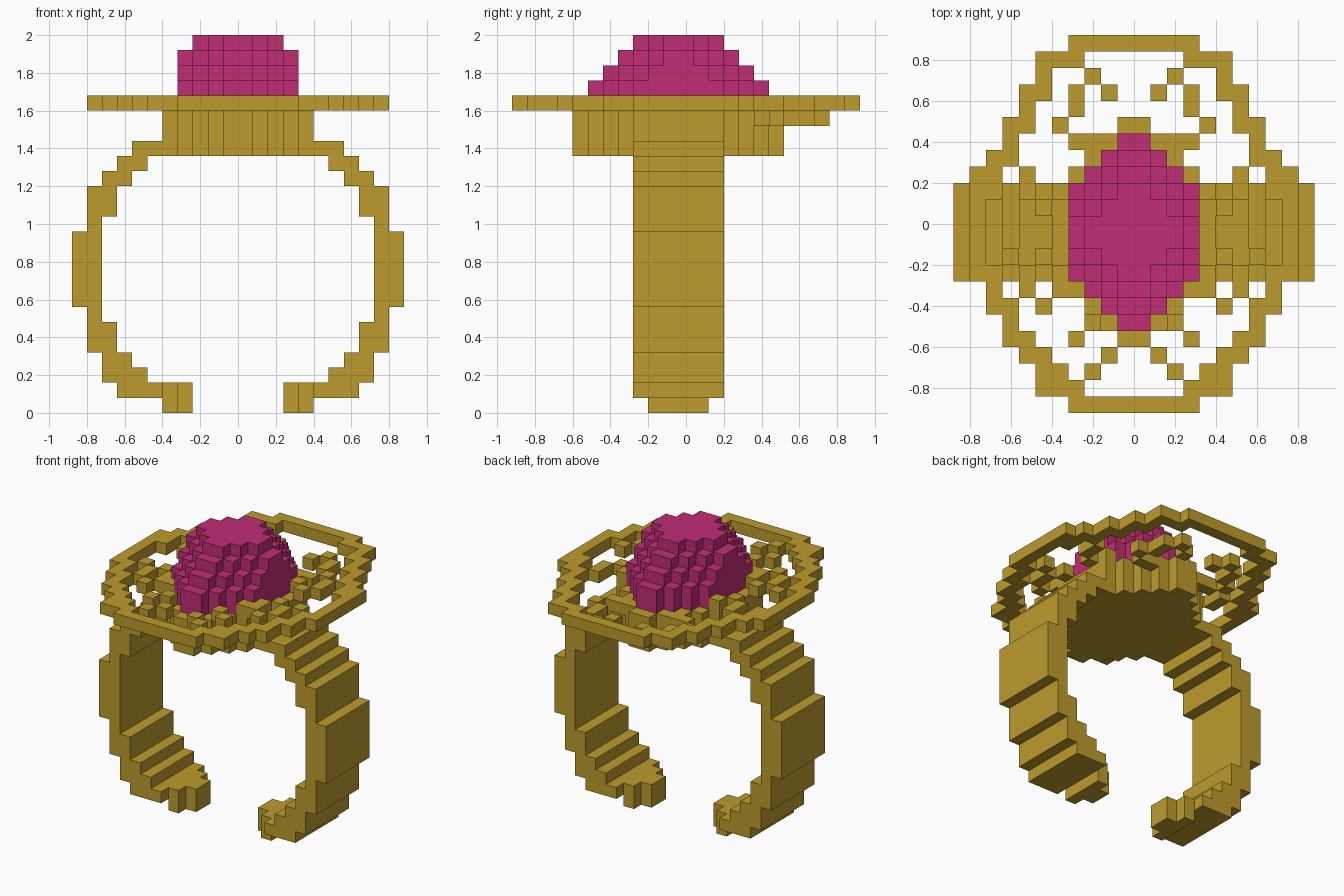
import bpy, bmesh, math

U = 0.08  # edge length of one block

cube = bpy.data.objects.get("Cube")
if cube:
    bpy.data.objects.remove(cube, do_unlink=True)


def make_material(name, colour):
    mat = bpy.data.materials.new(name)
    mat.use_nodes = True
    mat.diffuse_color = colour
    mat.node_tree.nodes["Principled BSDF"].inputs["Base Color"].default_value = colour
    return mat


gold = make_material("gold", (0.51, 0.33, 0.026, 1))
pink = make_material("pink gem", (0.53, 0.026, 0.18, 1))


def block(x, y, z):
    """Cells of a box given as block ranges, mirrored across x = 0."""
    cells = set()
    for i in range(*x):
        for j in range(*y):
            for k in range(*z):
                cells |= {(i, j, k), (-1 - i, j, k)}
    return cells


def oval(widths, z):
    """Stepped oval: half width for each row out from the middle."""
    cells = set()
    for row, w in enumerate(widths):
        cells |= block((0, w), (row, row + 1), z) | block((0, w), (-1 - row, -row), z)
    return cells


def build(name, cells, mat):
    """Make the outer skin of a set of blocks."""
    bm = bmesh.new()
    verts = {}

    def vert(p):
        if p not in verts:
            verts[p] = bm.verts.new((p[0] * U, p[1] * U - U / 2, p[2] * U))
        return verts[p]

    for c in sorted(cells):
        for axis in range(3):
            for side in (0, 1):
                n = list(c)
                n[axis] += 2 * side - 1
                if tuple(n) in cells:
                    continue
                a, b = (axis + 1) % 3, (axis + 2) % 3
                loop = []
                for da, db in ((0, 0), (1, 0), (1, 1), (0, 1)):
                    p = list(c)
                    p[axis] += side
                    p[a] += da
                    p[b] += db
                    loop.append(vert(tuple(p)))
                bm.faces.new(loop if side else loop[::-1])
    # merge flat areas into large faces
    bmesh.ops.dissolve_limit(bm, angle_limit=math.radians(1),
                             verts=bm.verts[:], edges=bm.edges[:])
    mesh = bpy.data.meshes.new(name)
    bm.to_mesh(mesh)
    bm.free()
    mesh.materials.append(mat)
    obj = bpy.data.objects.new(name, mesh)
    bpy.context.collection.objects.link(obj)
    return obj


# Open band: x range and z range of each step, with rounded narrow tips
band = block((3, 4), (-1, 1), (0, 2)) | block((4, 5), (-2, 2), (0, 2))
steps = [((5, 8), (1, 2)), ((6, 9), (2, 3)), ((7, 9), (3, 4)),
         ((8, 10), (4, 6)), ((9, 10), (6, 7)), ((9, 11), (7, 12)),
         ((9, 10), (12, 13)), ((8, 10), (13, 15)), ((7, 9), (15, 16)),
         ((6, 8), (16, 17)), ((5, 7), (17, 18))]
for x, z in steps:
    band |= block(x, (-3, 3), z)
build("band", band, gold)

# Cup that holds the gem
build("setting", oval((5, 5, 5, 4, 3, 2, 1), (17, 20)), gold)

# Gem: stepped dome of shrinking ovals
gem = oval((4, 4, 4, 3, 2, 1), (20, 22))
for level, widths in enumerate([(4, 4, 3, 2, 1), (4, 3, 2, 1), (3, 2, 1)]):
    gem |= oval(widths, (22 + level, 23 + level))
build("gem", gem, pink)

# Oval rim: x range of each row from back to front
rim_rows = [(0, 4), (3, 6), (5, 6), (5, 7), (6, 7), (6, 8), (7, 8), (7, 9), (8, 10),
            (9, 10), (9, 10), (9, 10), (9, 10), (9, 10), (8, 10),
            (8, 9), (7, 9), (7, 8), (6, 8), (5, 7), (5, 6), (3, 6), (0, 4)]
rim = set()
for row, x in enumerate(rim_rows):
    rim |= block(x, (11 - row, 12 - row), (20, 21))
build("rim", rim, gold)


def scatter(rows, z):
    """Single blocks listed as row -> columns."""
    cells = set()
    for j, columns in rows.items():
        for i in columns:
            cells |= block((i, i + 1), (j, j + 1), (z, z + 1))
    return cells


# Openwork blocks between rim and gem
build("front_filigree", scatter({-9: [2, 4], -8: [1], -7: [3], -6: [2], -5: [5],
                                 -4: [3, 4, 6]}, 20), gold)
build("side_filigree", scatter({-3: [4, 6], -2: [5, 7], 1: [5], 2: [4, 6, 8],
                                3: [6]}, 20), gold)
build("back_filigree", scatter({5: [2, 3], 6: [4], 7: [3], 8: [1, 3], 9: [2]}, 19), gold)
